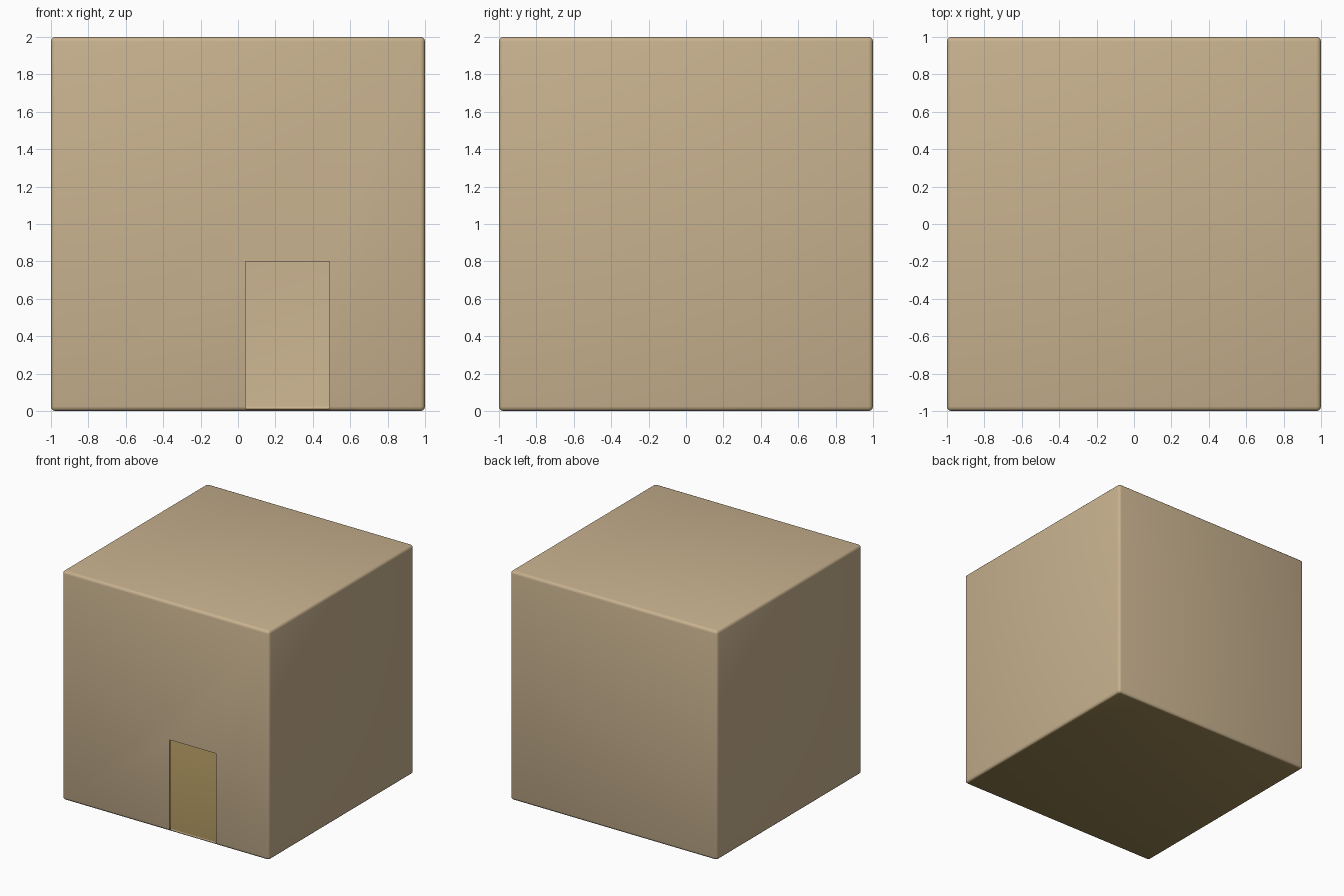
import bpy, bmesh, math

if "Cube" in bpy.data.objects:
    bpy.data.objects.remove(bpy.data.objects["Cube"])

THICK = 0.012
BEVEL = 0.025


def material(name, rgb):
    m = bpy.data.materials.new(name)
    m.diffuse_color = (*rgb, 1)
    m.use_nodes = True
    m.node_tree.nodes["Principled BSDF"].inputs["Base Color"].default_value = m.diffuse_color
    return m


# House shell: softly rounded cube, floor faces get their own material
bm = bmesh.new()
bmesh.ops.create_cube(bm, size=2)
bmesh.ops.translate(bm, verts=bm.verts, vec=(0, 0, 1))
bmesh.ops.bevel(bm, geom=bm.edges[:], offset=BEVEL, segments=3,
                profile=0.5, affect='EDGES')
for f in bm.faces:
    f.material_index = 1 if f.normal.z < -0.95 else 0
mesh = bpy.data.meshes.new("house_shell")
bm.to_mesh(mesh)
bm.free()
mesh.materials.append(material("plaster", (0.58, 0.445, 0.275)))
mesh.materials.append(material("earth_floor", (0.32, 0.23, 0.087)))
house = bpy.data.objects.new("house_shell", mesh)
bpy.context.collection.objects.link(house)

# Thin walls around the hollow room
wall = house.modifiers.new("walls", 'SOLIDIFY')
wall.thickness = THICK
wall.offset = -1

# Doorway cutter through the front wall, down to the floor
x0, x1, z0, z1 = 0.04, 0.49, THICK, 0.80
bpy.ops.mesh.primitive_cube_add(size=1, location=((x0 + x1) / 2, -1, (z0 + z1) / 2))
cutter = bpy.context.object
cutter.name = "doorway_cutter"
cutter.scale = (x1 - x0, 0.12, z1 - z0)
cutter.data.materials.append(mesh.materials[0])
cutter.hide_render = True
cutter.display_type = 'WIRE'

door = house.modifiers.new("doorway", 'BOOLEAN')
door.operation = 'DIFFERENCE'
door.solver = 'EXACT'
door.object = cutter

# Apply the modifiers, drop the cutter, smooth the rounded edges
bpy.ops.object.select_all(action='DESELECT')
house.select_set(True)
bpy.context.view_layer.objects.active = house
for name in ("walls", "doorway"):
    bpy.ops.object.modifier_apply(modifier=name)
bpy.data.objects.remove(cutter)
bpy.ops.object.shade_smooth_by_angle(angle=math.radians(40))
